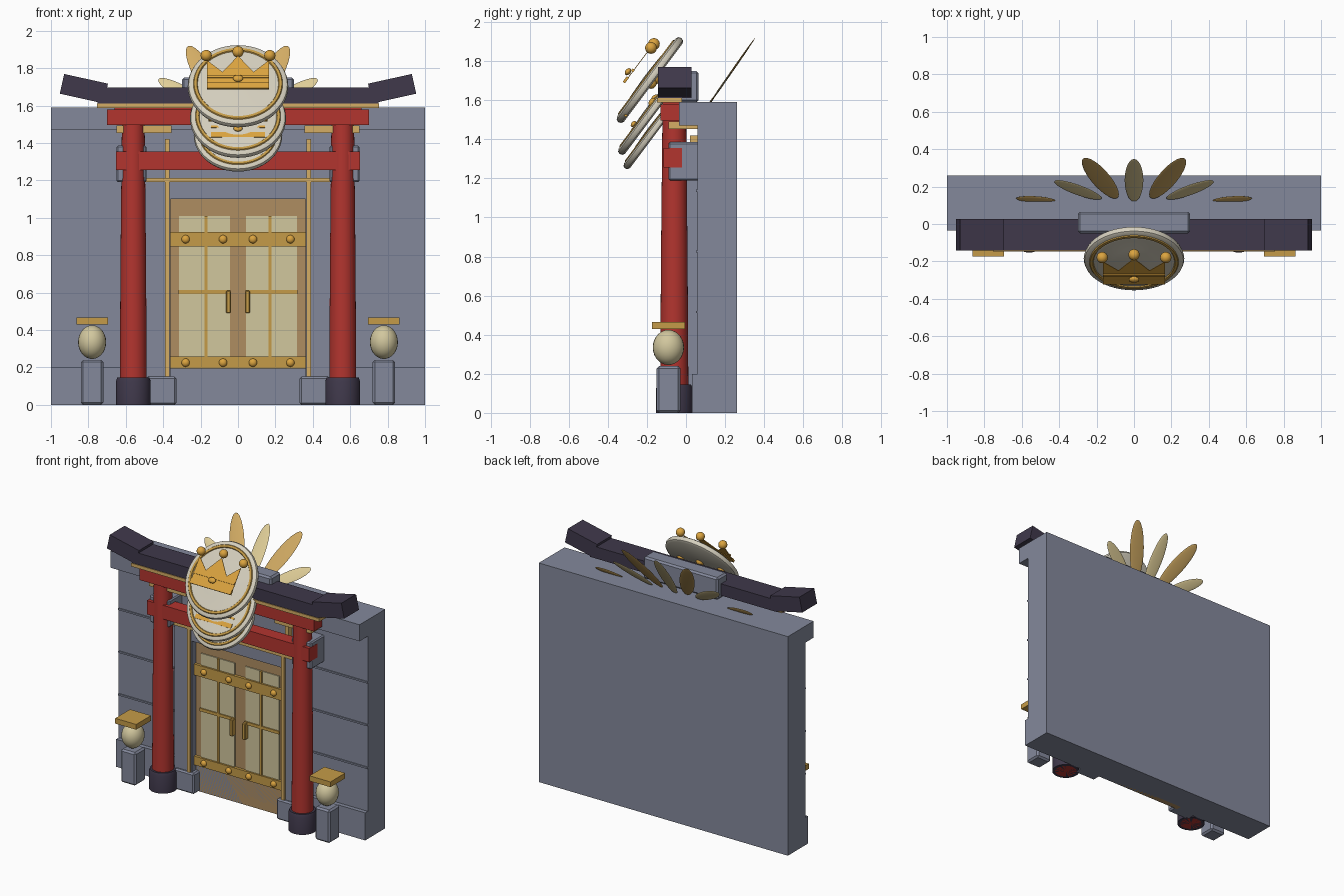
import bpy, bmesh, math
from mathutils import Matrix, Vector

if "Cube" in bpy.data.objects:
    bpy.data.objects.remove(bpy.data.objects["Cube"], do_unlink=True)


def material(name, r, g, b):
    m = bpy.data.materials.new(name)
    m.use_nodes = True
    m.diffuse_color = (r, g, b, 1)
    node = next(n for n in m.node_tree.nodes if n.type == "BSDF_PRINCIPLED")
    node.inputs["Base Color"].default_value = (r, g, b, 1)
    return m


slate = material("slate stone", 0.23, 0.25, 0.33)
red = material("red lacquer", 0.45, 0.035, 0.028)
dark = material("dark roof", 0.05, 0.04, 0.07)
gold = material("bright gold", 0.71, 0.37, 0.05)
bronze = material("old gold", 0.56, 0.33, 0.065)
trim = material("pale gold trim", 0.66, 0.42, 0.13)
wood = material("door wood", 0.43, 0.27, 0.12)
pane = material("paper pane", 0.64, 0.57, 0.34)
ivory = material("ivory", 0.66, 0.62, 0.51)
cream = material("cream petal", 0.76, 0.63, 0.32)


def finish(name, bm, mat, smooth=False, matrix=None):
    bmesh.ops.recalc_face_normals(bm, faces=bm.faces)
    me = bpy.data.meshes.new(name)
    bm.to_mesh(me)
    bm.free()
    me.materials.append(mat)
    ob = bpy.data.objects.new(name, me)
    bpy.context.collection.objects.link(ob)
    if matrix:
        ob.matrix_world = matrix
    if smooth:
        bpy.ops.object.select_all(action="DESELECT")
        ob.select_set(True)
        bpy.context.view_layer.objects.active = ob
        bpy.ops.object.shade_smooth_by_angle(angle=math.radians(40))
    return ob


def box(name, mat, x, y, z, bevel=0, matrix=None):
    """Box from (min, max) ranges on each axis."""
    bm = bmesh.new()
    bmesh.ops.create_cube(bm, size=1)
    for v in bm.verts:
        v.co = [sum(r) / 2 + c * (r[1] - r[0]) for r, c in zip((x, y, z), v.co)]
    if bevel:
        bmesh.ops.bevel(bm, geom=bm.edges[:], offset=bevel, segments=1, affect="EDGES")
    return finish(name, bm, mat, matrix=matrix)


def pair(name, mat, x, y, z, bevel=0):
    box("left_" + name, mat, x, y, z, bevel)
    box("right_" + name, mat, (-x[1], -x[0]), y, z, bevel)


def ball(name, mat, centre, radii, matrix=None):
    bm = bmesh.new()
    bmesh.ops.create_uvsphere(bm, u_segments=24, v_segments=14, radius=1)
    bmesh.ops.scale(bm, vec=radii, verts=bm.verts)
    return finish(name, bm, mat, True, (matrix or Matrix()) @ Matrix.Translation(centre))


def lathe(name, mat, profile, matrix, closed=False, steps=48):
    bm = bmesh.new()
    vs = [bm.verts.new((r, 0, z)) for r, z in profile]
    es = [bm.edges.new(p) for p in zip(vs, vs[1:])]
    if closed:
        es.append(bm.edges.new((vs[-1], vs[0])))
    bmesh.ops.spin(bm, geom=vs + es, cent=(0, 0, 0), axis=(0, 0, 1),
                   angle=math.tau, steps=steps)
    bmesh.ops.remove_doubles(bm, verts=bm.verts, dist=1e-5)
    return finish(name, bm, mat, True, matrix)


def plate(name, mat, points, depth, matrix):
    """Flat outline in local xy, extruded by depth."""
    bm = bmesh.new()
    f = bm.faces.new([bm.verts.new((x, y, 0)) for x, y in points])
    ext = bmesh.ops.extrude_face_region(bm, geom=[f])["geom"]
    bmesh.ops.translate(bm, vec=(0, 0, depth),
                        verts=[g for g in ext if isinstance(g, bmesh.types.BMVert)])
    return finish(name, bm, mat, matrix=matrix)


# Wall with plinth, cap and thin course lines
box("wall", slate, (-1, 1), (0.06, 0.26), (0, 1.59))
box("wall_plinth", slate, (-1, 1), (0.03, 0.07), (0, 0.2))
box("wall_cap", slate, (-1, 1), (-0.035, 0.1), (1.47, 1.59))
for i in range(3):
    z = 0.51 + 0.31 * i
    pair("wall_course", slate, (0.5, 1), (0.052, 0.07), (z, z + 0.012))

# Door surround
pair("door_jamb", slate, (0.36, 0.5), (-0.015, 0.06), (0, 1.2))
box("door_lintel", slate, (-0.5, 0.5), (-0.015, 0.06), (1.1, 1.2))
pair("jamb_foot", slate, (0.33, 0.49), (-0.035, 0.06), (0, 0.15), 0.01)
pair("jamb_trim", trim, (0.365, 0.39), (-0.03, 0), (0.15, 1.2))
box("lintel_trim", trim, (-0.5, 0.5), (-0.035, 0), (1.19, 1.212))
pair("upper_trim", trim, (0.365, 0.39), (0.02, 0.07), (1.21, 1.42))
pair("beam_block", slate, (0.49, 0.65), (-0.09, 0.07), (1.19, 1.385), 0.008)
pair("bracket", trim, (0.355, 0.65), (-0.09, 0.06), (1.452, 1.492))

# Double door
box("door", wood, (-0.362, 0.362), (0.03, 0.07), (0, 1.1))
pair("door_pane", pane, (0.043, 0.315), (0.023, 0.04), (0.25, 1.01))
pair("pane_post", bronze, (0.163, 0.18), (0.015, 0.04), (0.25, 1.01))
pair("pane_rail", bronze, (0.04, 0.318), (0.015, 0.04), (0.592, 0.614))
pair("handle", bronze, (0.038, 0.063), (-0.01, 0.03), (0.49, 0.61), 0.004)
for z, h in ((0.885, 0.04), (0.225, 0.032)):
    box("door_band", bronze, (-0.362, 0.362), (0.01, 0.04), (z - h, z + h))
    for x in (-0.28, -0.08, 0.08, 0.28):
        ball("door_stud", gold, (x, 0.008, z), (0.022, 0.018, 0.022))

# Gate pillars, beams and roof
for side in (-1, 1):
    at = Matrix.Translation((side * 0.56, -0.06, 0))
    lathe("pillar", red, [(0, 0), (0.073, 0), (0.068, 0.8), (0.06, 1.58), (0, 1.58)], at)
    lathe("pillar_base", dark, [(0, 0), (0.093, 0), (0.093, 0.125), (0.086, 0.145),
                                (0, 0.145)], at)
    tip = Matrix.Translation((side * 0.824, -0.058, 1.69)) @ \
        Matrix.Rotation(-side * math.radians(12.5), 4, "Y")
    box("roof_tip", dark, (-0.12, 0.12), (-0.085, 0.085), (-0.054, 0.054), matrix=tip)
box("lower_beam", red, (-0.652, 0.652), (-0.115, -0.02), (1.255, 1.355))
box("upper_beam", red, (-0.7, 0.7), (-0.13, -0.03), (1.497, 1.578))
box("beam_top", red, (-0.66, 0.66), (-0.12, -0.03), (1.57, 1.592))
box("roof_trim", trim, (-0.755, 0.755), (-0.148, -0.02), (1.588, 1.612))
box("roof", dark, (-0.75, 0.75), (-0.143, 0.027), (1.612, 1.697))
box("ridge_block", slate, (-0.3, 0.3), (-0.05, 0.065), (1.59, 1.75), 0.012)

# Lanterns
for x in (-0.78, 0.78):
    box("lantern_post", slate, (x - 0.06, x + 0.06), (-0.15, -0.028), (0, 0.24), 0.012)
    ball("lantern_globe", pane, (x, -0.09, 0.335), (0.075, 0.08, 0.09))
    box("lantern_cap", bronze, (x - 0.084, x + 0.084), (-0.174, -0.004), (0.428, 0.466))

# Tilted emblem discs with floating crowns
tilt = Matrix.Rotation(math.atan2(0.8, 0.6), 4, "X")
half = [(0.165, -0.09), (0.165, 0.1), (0.083, 0.022)]
crown = half + [(0, 0.13)] + [(-x, y) for x, y in reversed(half)]
for y, z, s in ((-0.185, 1.703, 1), (-0.185, 1.53, 0.955), (-0.17, 1.44, 0.88)):
    m = Matrix.Translation((0, y, z)) @ tilt @ Matrix.Scale(s, 4)
    lathe("emblem_disc", ivory, [(0, -0.022), (0.25, -0.022), (0.264, -0.014),
                                 (0.269, 0), (0.264, 0.014), (0.25, 0.022),
                                 (0.2, 0.022), (0.12, 0.03), (0, 0.034)], m)
    lathe("emblem_ring", bronze, [(0.215, 0.02), (0.22, 0.028), (0.235, 0.028),
                                  (0.24, 0.02)], m, closed=True)
    plate("crown", gold, crown, 0.004, m @ Matrix.Translation((0, 0, 0.094)))
    for a, b in ((-0.09, -0.055), (-0.02, -0.005)):
        box("crown_band", gold, (-0.165, 0.165), (a, b), (0.092, 0.106), matrix=m)
    for x, u in ((-0.17, 0.135), (0, 0.16), (0.17, 0.135)):
        ball("crown_ball", gold, (x, u, 0.094), (0.03, 0.03, 0.03), m)
    ball("crown_gem", gold, (0, -0.033, 0.115), (0.028, 0.02, 0.014), m)

# Fan of petals behind the ridge
fan = Matrix.Translation((0, 0.125, 1.59)) @ Matrix.Rotation(math.atan2(0.82, 0.57), 4, "X")


def petal(x, v, dx, dv, width, mat):
    turn = Matrix.Rotation(math.atan2(dv, dx), 4, "Z")
    ball("petal", mat, (0, 0, 0), (math.hypot(dx, dv), width, 0.005),
         fan @ Matrix.Translation((x, v, 0)) @ turn)


petal(0, 0.19, 0, 0.2, 0.05, cream)
for s in (-1, 1):
    petal(s * 0.18, 0.21, s * 0.085, 0.19, 0.056, trim)
    petal(s * 0.3, 0.1, s * 0.125, 0.085, 0.042, cream)
    petal(s * 0.525, 0.01, s * 0.105, 0.012, 0.03, trim)
